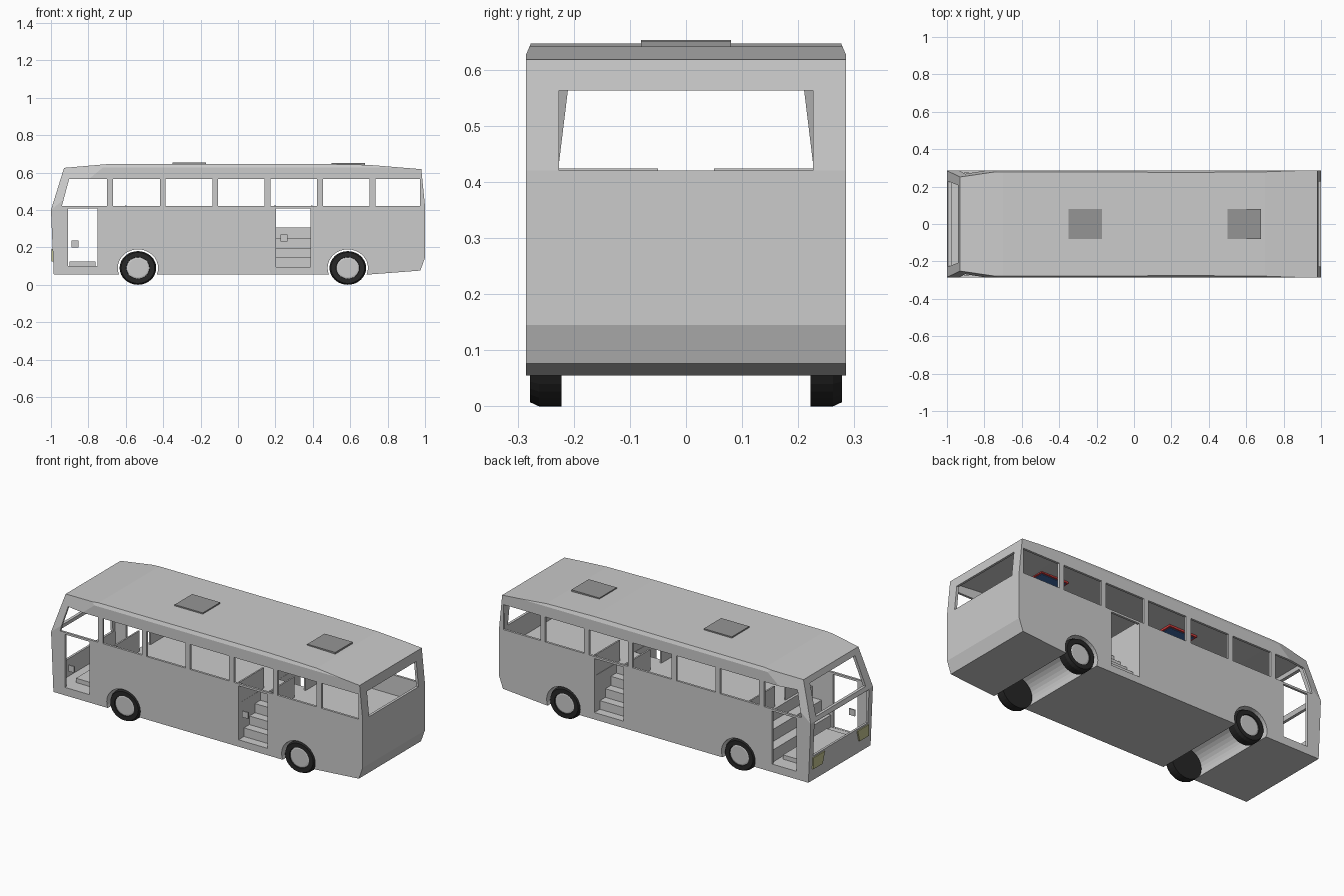
import bpy, bmesh, math
from mathutils import Vector

if "Cube" in bpy.data.objects:
    bpy.data.objects.remove(bpy.data.objects["Cube"])


def material(name, rgb):
    m = bpy.data.materials.new(name)
    m.diffuse_color = (*rgb, 1)
    m.use_nodes = True
    m.node_tree.nodes["Principled BSDF"].inputs["Base Color"].default_value = m.diffuse_color
    return m


BLACK = material("rubber", (0.02, 0.02, 0.02))
YELLOW = material("lamp_yellow", (0.55, 0.55, 0.28))
BLUE = material("blue", (0.05, 0.15, 0.4))
RED = material("red", (0.7, 0.05, 0.05))
DARK = material("dark_grey", (0.3, 0.3, 0.3))


def finish(name, bm, mat=None):
    bmesh.ops.recalc_face_normals(bm, faces=bm.faces)
    me = bpy.data.meshes.new(name)
    bm.to_mesh(me)
    bm.free()
    ob = bpy.data.objects.new(name, me)
    bpy.context.collection.objects.link(ob)
    if mat:
        me.materials.append(mat)
    return ob


def prism(name, pts, lo, hi, axis='y', chops=(), mat=None):
    """Extrude a flat outline along y (points x,z) or x (points y,z)."""
    bm = bmesh.new()
    put = (lambda a, b, d: (a, d, b)) if axis == 'y' else (lambda a, b, d: (d, a, b))
    r0 = [bm.verts.new(put(a, b, lo)) for a, b in pts]
    r1 = [bm.verts.new(put(a, b, hi)) for a, b in pts]
    n = len(pts)
    bm.faces.new(r0)
    bm.faces.new(r1[::-1])
    for i in range(n):
        j = (i + 1) % n
        bm.faces.new((r0[i], r1[i], r1[j], r0[j]))
    bmesh.ops.recalc_face_normals(bm, faces=bm.faces)
    for co, no in chops:
        res = bmesh.ops.bisect_plane(bm, geom=bm.verts[:] + bm.edges[:] + bm.faces[:],
                                     plane_co=co, plane_no=no, clear_outer=True)
        cut = [e for e in res["geom_cut"] if isinstance(e, bmesh.types.BMEdge)]
        bmesh.ops.contextual_create(bm, geom=cut)
    return finish(name, bm, mat)


def box(name, x, y, z, mat=None):
    return prism(name, [(x[0], z[0]), (x[1], z[0]), (x[1], z[1]), (x[0], z[1])], y[0], y[1], mat=mat)


def lathe(name, profile, cx, cz, side, squash, mat=None):
    """Revolve (radius, y) points round a wheel axle."""
    bm = bmesh.new()
    n = 32
    rings = []
    for r, y in profile:
        rings.append([bm.verts.new((cx + r * math.cos(2 * math.pi * i / n), side * y,
                                    cz + squash * r * math.sin(2 * math.pi * i / n))) for i in range(n)])
    for a, b in zip(rings, rings[1:]):
        for i in range(n):
            j = (i + 1) % n
            bm.faces.new((a[i], a[j], b[j], b[i]))
    bm.faces.new(rings[0])
    bm.faces.new(rings[-1][::-1])
    return finish(name, bm, mat)


def cut(target, cutter):
    cutter.hide_render = True
    m = target.modifiers.new("cut", 'BOOLEAN')
    m.operation = 'DIFFERENCE'
    m.solver = 'EXACT'
    m.object = cutter
    bpy.context.view_layer.objects.active = target
    bpy.ops.object.modifier_apply(modifier=m.name)
    bpy.data.objects.remove(cutter)


# Planes that taper the front roof corners and chamfer the roof edge
def taper(offset):
    a, b, c = Vector((-1, .285, .4)), Vector((-.7, .285, .645)), Vector((-.93, .252, .622))
    no = (b - a).cross(c - a).normalized()
    if no.y < 0:
        no = -no
    co = a - no * offset
    flip = lambda v: Vector((v.x, -v.y, v.z))
    return [(co, no), (flip(co), flip(no))]


chamfer = [(Vector((0, s * .285, .627)), Vector((0, s * .021, .009)).normalized()) for s in (1, -1)]

# Body shell: outer hull, hollowed above the floor and front steps
hull = [(-.985, .055), (.7, .055), (.975, .076), (1, .145), (1, .42), (.98, .618), (.7, .641),
        (.4, .647), (-.7, .645), (-.93, .625), (-1, .4)]
room = [(-.976, .1), (-.74, .1), (-.74, .17), (-.68, .17), (-.68, .24), (-.62, .24), (-.62, .305),
        (.983, .305), (.985, .42), (.967, .605), (.7, .628), (.4, .634), (-.7, .632), (-.915, .612), (-.983, .4)]
body = prism("bus_body", hull, -.285, .285, chops=taper(0) + chamfer)
cut(body, prism("room", room, -.272, .272, chops=taper(.013)))

# Side windows, through both walls
cut(body, prism("window", [(-.942, .42), (-.70, .42), (-.70, .565), (-.903, .565)], -.4, .4))
for i in range(6):
    x = -.668 + i * .2805
    cut(body, box("window", (x, x + (.25 if i < 5 else .238)), (-.4, .4), (.42, .565)))

# Front doors, windscreens and rear window
cut(body, box("door", (-.91, -.752), (-.4, .4), (.101, .408)))
cut(body, prism("screen", [(-.228, .42), (.228, .42), (.207, .592), (-.207, .592)], -1.1, -.88, 'x'))
cut(body, box("screen", (-1.1, -.95), (-.25, .25), (.2, .395)))
cut(body, box("rear_window", (.9, 1.1), (-.226, .226), (.42, .563)))

# Middle doors with stairwells on both sides
stairs = [(.35, .095), (.235, .095), (.235, .145), (.185, .145), (.185, .195), (.135, .195),
          (.135, .248), (.085, .248), (.085, .408), (.35, .408)]
for s in (1, -1):
    cut(body, prism("stairwell", [(s * a, b) for a, b in stairs], .203, .388, 'x'))

# Wheel tunnels and wheels
tyre = [(.06, .222), (.098, .222), (.098, .262), (.09, .278), (.063, .278), (.061, .268)]
hub = [(.061, .228), (.061, .272), (.052, .274)]
for end, cx in (("front", -.535), ("rear", .587)):
    cut(body, lathe("tunnel", [(.108, -.4), (.108, .4)], cx, .09, 1, .92))
    for side, s in (("left", 1), ("right", -1)):
        t = lathe(f"{end}_{side}_tyre", tyre, cx, .09, s, .918, BLACK)
        lathe(f"{end}_{side}_hub", hub, cx, .09, s, .95)

# Roof hatches with coloured inner panel
for name, x, z in (("front", -.35, .642), ("rear", .5, .640)):
    box(name + "_hatch", (x, x + .18), (-.08, .08), (z, z + .011), DARK)
    box(name + "_hatch_frame", (x, x + .18), (-.08, .08), (.622, .634), RED)
    box(name + "_hatch_lining", (x + .01, x + .17), (-.07, .07), (.619, .633), BLUE)

# Interior partitions beside the aisle
for s in (1, -1):
    for x in (-.605, .193, .39):
        y = sorted((s * .05, s * .273))
        box("partition", (x, x + .009), y, (.3, .424))

# Front platform, door handles and headlights
box("front_platform", (-.9, -.762), (-.2, .2), (.098, .125))
box("front_door_handle", (-.89, -.852), (-.284, -.276), (.2, .236))
box("middle_door_handle", (.226, .264), (-.284, -.276), (.232, .268))
for s in (1, -1):
    lamp = [(s * .255, .19), (s * .255, .125), (s * .17, .125), (s * .15, .19)]
    prism("headlight", lamp, -.997, -.98, 'x', mat=YELLOW)
